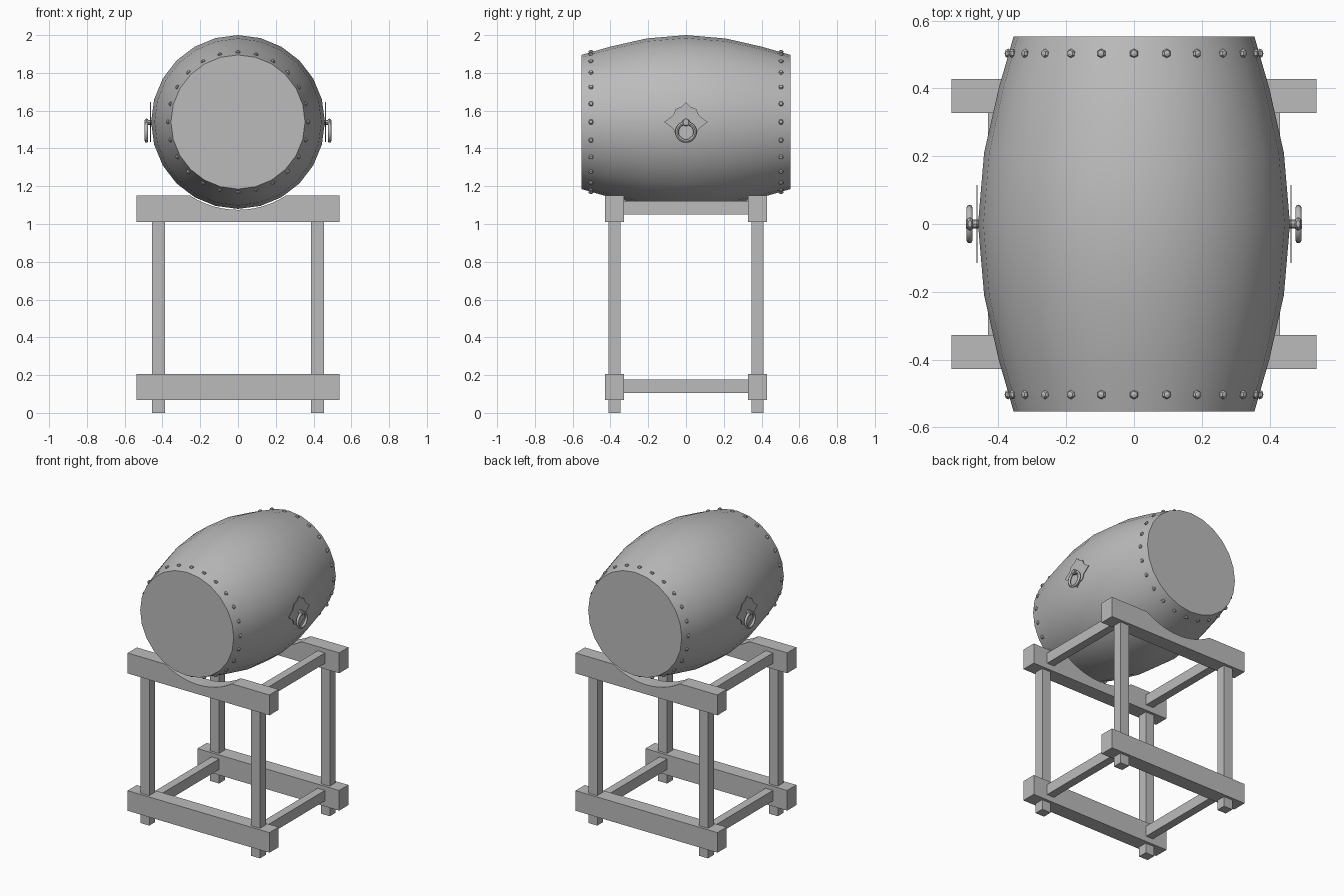
import bpy, bmesh
from math import pi, sin, cos, asin
from mathutils import Matrix, Vector

cube = bpy.data.objects.get("Cube")
if cube:
    bpy.data.objects.remove(cube, do_unlink=True)

GREY = (0.5, 0.5, 0.5, 1)
grey = bpy.data.materials.new("plain grey")
grey.use_nodes = True
grey.diffuse_color = GREY
grey.node_tree.nodes["Principled BSDF"].inputs["Base Color"].default_value = GREY

AXIS_Z = 1.54   # height of the drum axis
SIDES = 24


def finish(name, bm, smooth=False):
    """Turn a bmesh into a named grey object."""
    bmesh.ops.recalc_face_normals(bm, faces=bm.faces)
    mesh = bpy.data.meshes.new(name)
    bm.to_mesh(mesh)
    bm.free()
    mesh.materials.append(grey)
    obj = bpy.data.objects.new(name, mesh)
    bpy.context.collection.objects.link(obj)
    if smooth:
        bpy.ops.object.select_all(action='DESELECT')
        obj.select_set(True)
        bpy.context.view_layer.objects.active = obj
        bpy.ops.object.shade_smooth_by_angle(angle=pi / 6)
    return obj


def box(name, centre, size):
    bm = bmesh.new()
    bmesh.ops.create_cube(bm, size=1, matrix=Matrix.Translation(centre) @ Matrix.Diagonal((*size, 1)))
    return finish(name, bm)


def extrude_outline(name, points, direction):
    """Extrude a closed outline of 3D points into a solid."""
    bm = bmesh.new()
    face = bm.faces.new([bm.verts.new(p) for p in points])
    new = bmesh.ops.extrude_face_region(bm, geom=[face])["geom"]
    bmesh.ops.translate(bm, vec=direction, verts=[v for v in new if isinstance(v, bmesh.types.BMVert)])
    return finish(name, bm)


# Barrel body: rings along y with flat heads at both ends
half = [(0.553, 0.355), (0.4, 0.399), (0.21, 0.442)]
profile = [(-y, r) for y, r in half] + [(0, 0.46)] + half[::-1]
bm = bmesh.new()
rings = []
for y, r in profile:
    angles = [2 * pi * i / SIDES for i in range(SIDES)]
    rings.append([bm.verts.new((r * cos(a), y, AXIS_Z + r * sin(a))) for a in angles])
for a, b in zip(rings, rings[1:]):
    for i in range(SIDES):
        j = (i + 1) % SIDES
        bm.faces.new((a[i], a[j], b[j], b[i]))
bm.faces.new(rings[0])
bm.faces.new(rings[-1])
finish("drum_body", bm, smooth=True)

# Studs around both rims
for end, side in (("front", -1), ("back", 1)):
    bm = bmesh.new()
    for i in range(SIDES):
        place = (Matrix.Translation((0, side * 0.503, AXIS_Z))
                 @ Matrix.Rotation(2 * pi * i / SIDES, 4, 'Y')
                 @ Matrix.Translation((0, 0, 0.371)) @ Matrix.Diagonal((1, 1, 0.75, 1)))
        bmesh.ops.create_uvsphere(bm, u_segments=6, v_segments=4, radius=0.014, matrix=place)
    finish(end + "_studs", bm)

# Handles: plate, post, knob and hanging ring on each side
quarter = [(0, 0.105), (0.022, 0.082), (0.055, 0.068), (0.068, 0.035), (0.115, 0)]
plate = quarter + [(y, -z) for y, z in quarter[-2::-1]]
plate += [(-y, z) for y, z in plate[-2:0:-1]]
for name, side in (("left", 1), ("right", -1)):
    extrude_outline(name + "_handle_plate",
                    [(side * 0.461, y, AXIS_Z + z) for y, z in plate], (side * 0.004, 0, 0))

    bm = bmesh.new()
    bmesh.ops.create_cone(bm, cap_ends=True, segments=8, radius1=0.013, radius2=0.013, depth=0.045,
                          matrix=Matrix.Translation((side * 0.473, 0, AXIS_Z - 0.002)) @ Matrix.Rotation(pi / 2, 4, 'Y'))
    bmesh.ops.create_uvsphere(bm, u_segments=8, v_segments=6, radius=0.02,
                              matrix=Matrix.Translation((side * 0.484, 0, AXIS_Z - 0.002))
                              @ Matrix.Diagonal((0.6, 1, 1, 1)))
    finish(name + "_handle_post", bm, smooth=True)

    bpy.ops.mesh.primitive_torus_add(location=(side * 0.485, 0, AXIS_Z - 0.053), rotation=(0, pi / 2, 0),
                                     major_segments=20, minor_segments=8, major_radius=0.048, minor_radius=0.009)
    ring = bpy.context.object
    ring.name = name + "_handle_ring"
    ring.data.materials.append(grey)
    bpy.ops.object.shade_smooth_by_angle(angle=pi / 4)

# Stand: cross beams, the upper ones hollowed to cradle the drum
TOP, BOTTOM, CRADLE = 1.15, 1.01, 0.465
spread = pi / 2 - asin((AXIS_Z - TOP) / CRADLE)
arc = [spread * (1 - 2 * i / 12) for i in range(13)]
outline = [(-0.538, BOTTOM), (0.538, BOTTOM), (0.538, TOP)]
outline += [(CRADLE * sin(a), AXIS_Z - CRADLE * cos(a)) for a in arc]
outline += [(-0.538, TOP)]
for end, side in (("front", -1), ("back", 1)):
    y = side * 0.378
    extrude_outline(end + "_upper_beam", [(x, y - 0.05, z) for x, z in outline], Vector((0, 0.1, 0)))
    box(end + "_lower_beam", (0, y, 0.137), (1.076, 0.1, 0.138))
    for name, sx in (("left", 1), ("right", -1)):
        box(f"{end}_{name}_leg", (sx * 0.42, y, 0.51), (0.068, 0.064, 1.02))

# Side rails joining the front and back frames
for name, sx in (("left", 1), ("right", -1)):
    for level, z in (("upper", 1.085), ("lower", 0.142)):
        box(f"{name}_{level}_rail", (sx * 0.402, 0, z), (0.056, 0.68, 0.072))
